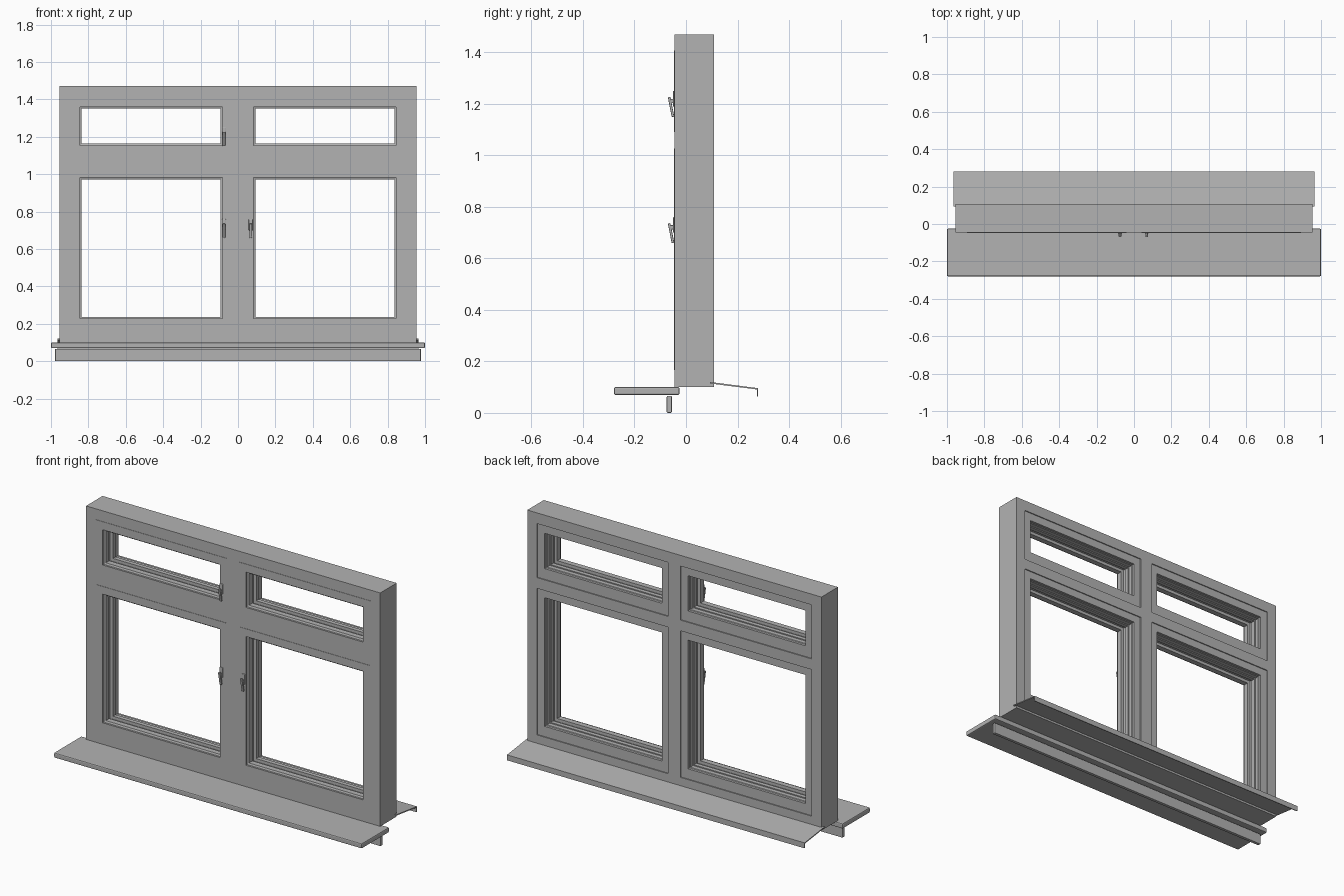
import bpy
import bmesh
from math import radians
from mathutils import Vector

if "Cube" in bpy.data.objects:
    bpy.data.objects.remove(bpy.data.objects["Cube"], do_unlink=True)

grey = bpy.data.materials.new("window grey")
grey.use_nodes = True
COLOUR = (0.45, 0.45, 0.45, 1)
grey.diffuse_color = COLOUR
grey.node_tree.nodes["Principled BSDF"].inputs["Base Color"].default_value = COLOUR

FRONT, BACK = -0.045, 0.108


def finish(name, bm):
    bmesh.ops.recalc_face_normals(bm, faces=bm.faces)
    mesh = bpy.data.meshes.new(name)
    bm.to_mesh(mesh)
    bm.free()
    mesh.materials.append(grey)
    obj = bpy.data.objects.new(name, mesh)
    bpy.context.collection.objects.link(obj)
    return obj


def box(name, x, y, z, bevel=0, segments=2):
    """Box between pairs of limits, optionally with softened edges."""
    bm = bmesh.new()
    bmesh.ops.create_cube(bm, size=1)
    for v in bm.verts:
        v.co = Vector([(a + b) / 2 + c * (b - a) for c, (a, b) in zip(v.co, (x, y, z))])
    obj = finish(name, bm)
    if bevel:
        mod = obj.modifiers.new("soft edges", "BEVEL")
        mod.width, mod.segments = bevel, segments
    return obj


def mitred_ring(name, outer, opening, profile):
    """Sash: outer rectangle outside, stepped profile (inset, depth) inside."""
    bm = bmesh.new()
    y0, y1 = profile[0][1], profile[-1][1]
    rects = [(outer, 0, y0)] + [(opening, i, y) for i, y in profile] + [(outer, 0, y1)]
    loops = []
    for (xa, xb, za, zb), i, y in rects:
        corners = [(xa + i, za + i), (xb - i, za + i), (xb - i, zb - i), (xa + i, zb - i)]
        loops.append([bm.verts.new((px, y, pz)) for px, pz in corners])
    for a, b in zip(loops, loops[1:] + loops[:1]):
        for k in range(4):
            n = (k + 1) % 4
            bm.faces.new((a[k], a[n], b[n], b[k]))
    return finish(name, bm)


def extrude_x(name, outline, half):
    """Closed (y, z) outline swept along x."""
    bm = bmesh.new()
    face = bm.faces.new([bm.verts.new((-half, y, z)) for y, z in outline])
    moved = bmesh.ops.extrude_face_region(bm, geom=[face])["geom"]
    bmesh.ops.translate(bm, vec=(2 * half, 0, 0),
                        verts=[v for v in moved if isinstance(v, bmesh.types.BMVert)])
    return finish(name, bm)


# Fixed frame
depth = (FRONT, BACK)
box("frame_head", (-0.955, 0.955), depth, (1.407, 1.47))
box("frame_bottom", (-0.955, 0.955), depth, (0.10, 0.167))
box("mullion", (-0.04, 0.04), depth, (0.167, 1.407))
for side, s in (("left", 1), ("right", -1)):
    box(side + "_jamb", sorted((s * 0.955, s * 0.892)), depth, (0.167, 1.407))
    box(side + "_transom", sorted((s * 0.892, s * 0.04)), depth, (1.027, 1.09))

# Sashes with stepped reveals and a glazing groove
STEPS = [(0, FRONT - 0.002), (0, -0.036), (0.01, -0.032), (0.01, 0.0),
         (-0.008, 0.0), (-0.008, 0.035), (0.01, 0.035), (0.01, 0.06),
         (0.004, 0.06), (0.004, 0.085), (0, 0.088), (0, BACK - 0.006)]
for side, s in (("left", 1), ("right", -1)):
    for level, z, oz in (("upper", (1.09, 1.407), (1.153, 1.36)),
                         ("lower", (0.167, 1.027), (0.227, 0.982))):
        outer = (*sorted((s * 0.892, s * 0.04)), *z)
        opening = (*sorted((s * 0.846, s * 0.084)), *oz)
        mitred_ring(f"{side}_{level}_sash", outer, opening, STEPS)

# Handles: back plate, neck and tilted lever
for name, x, z in (("right_upper", -0.075, 1.15), ("right_lower", -0.075, 0.66),
                   ("left_lower", 0.068, 0.66)):
    box(name + "_handle_plate", (x - 0.011, x + 0.011), (-0.051, -0.045),
        (z + 0.04, z + 0.10), 0.003)
    box(name + "_handle_neck", (x - 0.006, x + 0.006), (-0.062, -0.046),
        (z + 0.053, z + 0.069), 0.002)
    lever = box(name + "_handle_lever", (-0.007, 0.007), (-0.005, 0.005),
                (-0.039, 0.039), 0.003)
    lever.location = (x, -0.058, z + 0.038)
    lever.rotation_euler.x = radians(11)

# Inside window board with its apron below
box("window_board", (-1, 1), (-0.28, -0.025), (0.07, 0.10), 0.006)
box("apron", (-0.978, 0.978), (-0.075, -0.055), (0, 0.066), 0.004)

# Outside sheet sill, sloped with a drip edge
extrude_x("outer_sill", [(0.094, 0.120), (0.280, 0.096), (0.280, 0.064),
                         (0.275, 0.064), (0.275, 0.091), (0.094, 0.114)], 0.966)
